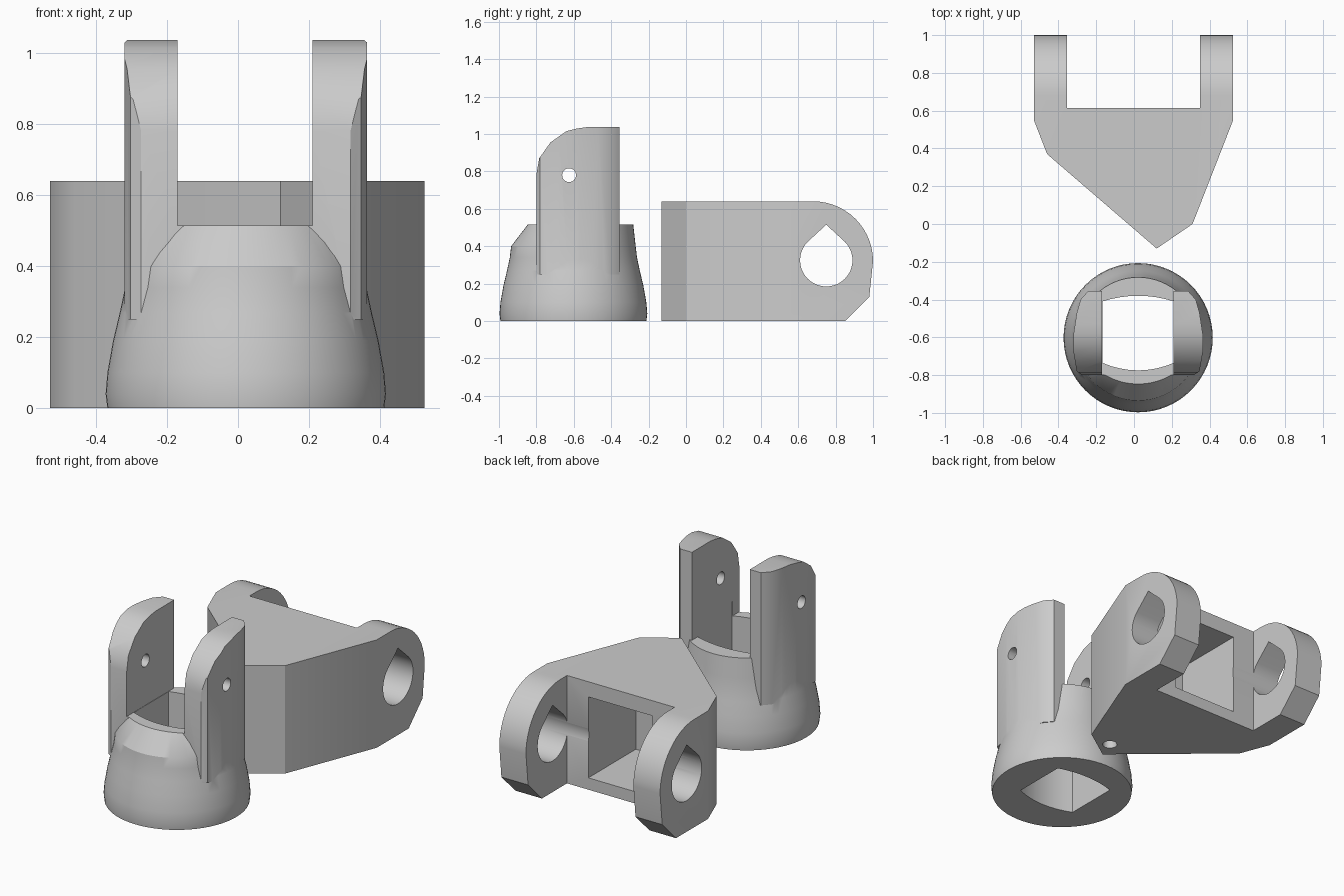
import bpy, bmesh
from math import sin, cos, pi, radians

cube = bpy.data.objects.get("Cube")
if cube:
    bpy.data.objects.remove(cube, do_unlink=True)

grey = bpy.data.materials.new("plain grey")
grey.use_nodes = True
grey.diffuse_color = (0.6, 0.6, 0.6, 1)
grey.node_tree.nodes["Principled BSDF"].inputs["Base Color"].default_value = (0.6, 0.6, 0.6, 1)


def finish(name, bm):
    bmesh.ops.recalc_face_normals(bm, faces=bm.faces[:])
    mesh = bpy.data.meshes.new(name)
    bm.to_mesh(mesh)
    bm.free()
    mesh.materials.append(grey)
    obj = bpy.data.objects.new(name, mesh)
    bpy.context.collection.objects.link(obj)
    return obj


def prism(name, outline, axis, start, end):
    """Extrude an outline: (x, y) along z, or (y, z) along x."""
    bm = bmesh.new()
    place = (lambda a, b, t: (a, b, t)) if axis == "z" else (lambda a, b, t: (t, a, b))
    face = bm.faces.new([bm.verts.new(place(a, b, start)) for a, b in outline])
    out = bmesh.ops.extrude_face_region(bm, geom=[face])
    top = [v for v in out["geom"] if isinstance(v, bmesh.types.BMVert)]
    bmesh.ops.translate(bm, verts=top, vec=place(0, 0, end - start))
    return finish(name, bm)


def arc(cx, cy, r, a, b, n):
    angles = [radians(a + (b - a) * i / n) for i in range(n + 1)]
    return [(cx + r * cos(t), cy + r * sin(t)) for t in angles]


def rect(a, b, c, d):
    return [(a, c), (b, c), (b, d), (a, d)]


def combine(obj, other, operation):
    mod = obj.modifiers.new(operation, "BOOLEAN")
    mod.operation, mod.solver, mod.object = operation, "EXACT", other
    bpy.context.view_layer.objects.active = obj
    bpy.ops.object.modifier_apply(modifier=mod.name)
    bpy.data.objects.remove(other, do_unlink=True)


# Hinge bracket: forked plan cut to the rounded side profile
bracket = prism("hinge_bracket", [
    (-0.53, 1.1), (-0.53, 0.55), (-0.46, 0.37), (0.12, -0.13), (0.31, 0), (0.525, 0.55),
    (0.525, 1.1), (0.35, 1.1), (0.35, 0.615), (-0.355, 0.615), (-0.355, 1.1)], "z", -0.1, 0.8)
side = [(-0.3, 0), (0.85, 0), (0.98, 0.13)] + arc(0.68, 0.32, 0.32, 0, 90, 14) + [(-0.3, 0.64)]
combine(bracket, prism("side_profile", side, "x", -1, 1), "INTERSECT")

# Teardrop pin holes, rear pocket and screw hole
teardrop = arc(0.75, 0.325, 0.14, 135, 405, 36) + [(0.75, 0.515)]
combine(bracket, prism("pin_hole", teardrop, "x", -1, 1), "DIFFERENCE")
combine(bracket, prism("pocket", rect(-0.21, 0.21, 0.17, 0.8), "z", 0.07, 0.55), "DIFFERENCE")
combine(bracket, prism("screw_hole", arc(0.16, -0.02, 0.04, 0, 345, 23), "z", -0.1, 0.3), "DIFFERENCE")

# Flared socket base, with its top rim drawn in at the front
CX, CY, SIDES = 0.022, -0.602, 64
bm = bmesh.new()
rings = []
for r, z, pull in [(0.39, 0, 0), (0.395, 0.04, 0), (0.39, 0.1, 0), (0.374, 0.19, 0),
                   (0.355, 0.27, 0), (0.34, 0.34, 0), (0.333, 0.4, 0), (0.32, 0.515, 0.075)]:
    ring = []
    for i in range(SIDES):
        t = 2 * pi * i / SIDES
        rad = r - pull * max(0, -sin(t))
        ring.append(bm.verts.new((CX + rad * cos(t), CY + rad * sin(t), z)))
    rings.append(ring)
for low, high in zip(rings, rings[1:]):
    for i in range(SIDES):
        j = (i + 1) % SIDES
        bm.faces.new((low[i], low[j], high[j], high[i]))
bm.faces.new(rings[0])
bm.faces.new(rings[-1])
socket = finish("fork_socket", bm)

# Fork arms: rounded plan cut to the arched side profile
half = [(0.295, -0.8), (0.325, -0.78), (0.342, -0.68), (0.342, -0.58), (0.325, -0.47),
        (0.305, -0.4), (0.265, -0.355)]
plan = [(CX + x, y) for x, y in half] + [(CX - x, y) for x, y in reversed(half)]
arms = prism("fork_arms", plan, "z", 0.1, 1.2)
arch = [(-0.3, 0.25), (-0.3, 1.037), (-0.53, 1.037), (-0.58, 1.03), (-0.64, 1.015),
        (-0.725, 0.955), (-0.785, 0.87), (-0.802, 0.77), (-0.802, 0.25)]
combine(arms, prism("arch_profile", arch, "x", -1, 1), "INTERSECT")
combine(socket, arms, "UNION")

# Slot between the arms, bore through the base and pivot hole
L, R = -0.17, 0.21
combine(socket, prism("slot", rect(L, R, -1.2, 0), "z", 0.515, 1.3), "DIFFERENCE")
steps = [i / 4 - 1 for i in range(9)]
bore = [(CX + 0.19 * s, -0.775 + 0.04 * s * s) for s in steps]
bore += [(CX - 0.19 * s, -0.38 - 0.03 * s * s) for s in steps]
combine(socket, prism("bore", bore, "z", -0.1, 0.6), "DIFFERENCE")
combine(socket, prism("pivot_hole", arc(-0.625, 0.78, 0.037, 0, 345, 23), "x", -1, 1), "DIFFERENCE")

# Smooth the curved faces, keep edges sharp
for obj in (bracket, socket):
    bpy.ops.object.select_all(action="DESELECT")
    obj.select_set(True)
    bpy.context.view_layer.objects.active = obj
    bpy.ops.object.shade_smooth_by_angle(angle=radians(28))
